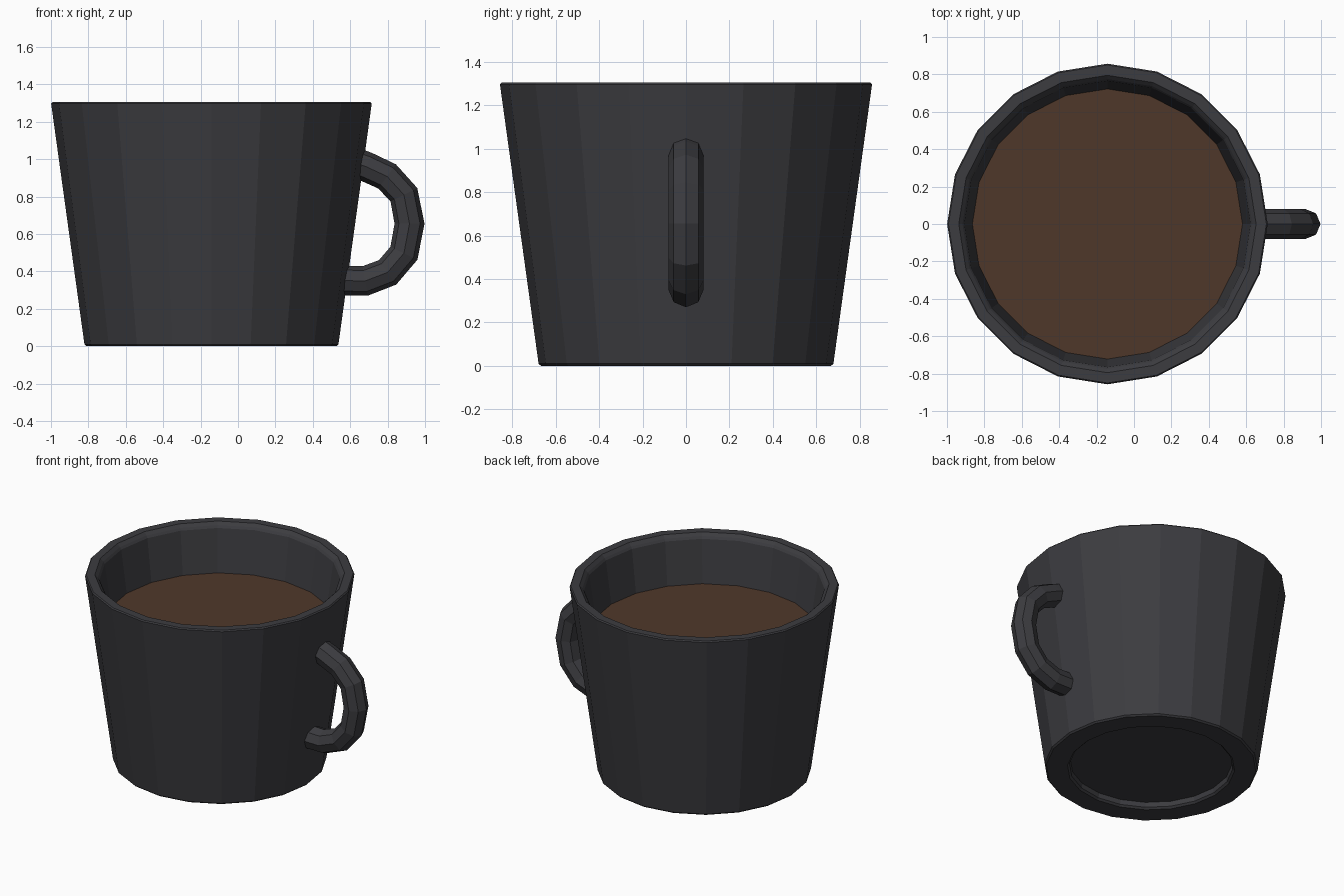
import bpy, bmesh
from math import sin, cos, pi
from mathutils import Vector

if "Cube" in bpy.data.objects:
    bpy.data.objects.remove(bpy.data.objects["Cube"])

CX = -0.142   # cup axis
SIDES = 20


def material(name, color):
    m = bpy.data.materials.new(name)
    m.diffuse_color = (*color, 1)
    m.use_nodes = True
    m.node_tree.nodes["Principled BSDF"].inputs["Base Color"].default_value = m.diffuse_color
    return m


def finish(name, bm, mat):
    bmesh.ops.recalc_face_normals(bm, faces=bm.faces)
    me = bpy.data.meshes.new(name)
    bm.to_mesh(me)
    bm.free()
    me.materials.append(mat)
    ob = bpy.data.objects.new(name, me)
    bpy.context.collection.objects.link(ob)
    return ob


def skin(bm, rings):
    """Join successive vertex rings with quads and cap both ends."""
    rings = [[bm.verts.new(p) for p in r] for r in rings]
    n = len(rings[0])
    for a, b in zip(rings, rings[1:]):
        for i in range(n):
            j = (i + 1) % n
            bm.faces.new((a[i], a[j], b[j], b[i]))
    bm.faces.new(rings[0])
    bm.faces.new(rings[-1])


def circle(r, z):
    return [(CX + r * cos(2 * pi * i / SIDES), r * sin(2 * pi * i / SIDES), z)
            for i in range(SIDES)]


dark = material("dark_ceramic", (0.045, 0.045, 0.051))
brown = material("coffee_brown", (0.078, 0.039, 0.023))

# Cup: from the recessed base, up the outside, over the rim, down the inside
profile = [(0.515, 0.045), (0.52, 0.012), (0.533, 0.0), (0.668, 0.0),
           (0.679, 0.01), (0.857, 1.297), (0.85, 1.305), (0.795, 1.305),
           (0.775, 1.285), (0.765, 1.27), (0.60, 0.12)]
bm = bmesh.new()
skin(bm, [circle(r, z) for r, z in profile])
finish("cup", bm, dark)

# Coffee surface
bm = bmesh.new()
bm.faces.new([bm.verts.new(p) for p in circle(0.722, 0.975)])
finish("coffee", bm, brown)

# Handle: octagonal tube swept along a bent path
path = [Vector((x, 0, z)) for x, z in
        [(0.63, 0.98), (0.685, 0.96), (0.797, 0.908), (0.887, 0.81),
         (0.917, 0.655), (0.887, 0.497), (0.80, 0.395), (0.68, 0.349),
         (0.56, 0.351)]]
rings = []
for i, p in enumerate(path):
    before = (p - path[i - 1]).normalized() if i else Vector()
    after = (path[i + 1] - p).normalized() if i + 1 < len(path) else Vector()
    t = (before + after).normalized()
    side = Vector((0, 1, 0))
    out = side.cross(t)
    rings.append([p + 0.08 * (out * cos(k * pi / 4) + side * sin(k * pi / 4))
                  for k in range(8)])
bm = bmesh.new()
skin(bm, rings)
finish("handle", bm, dark)
